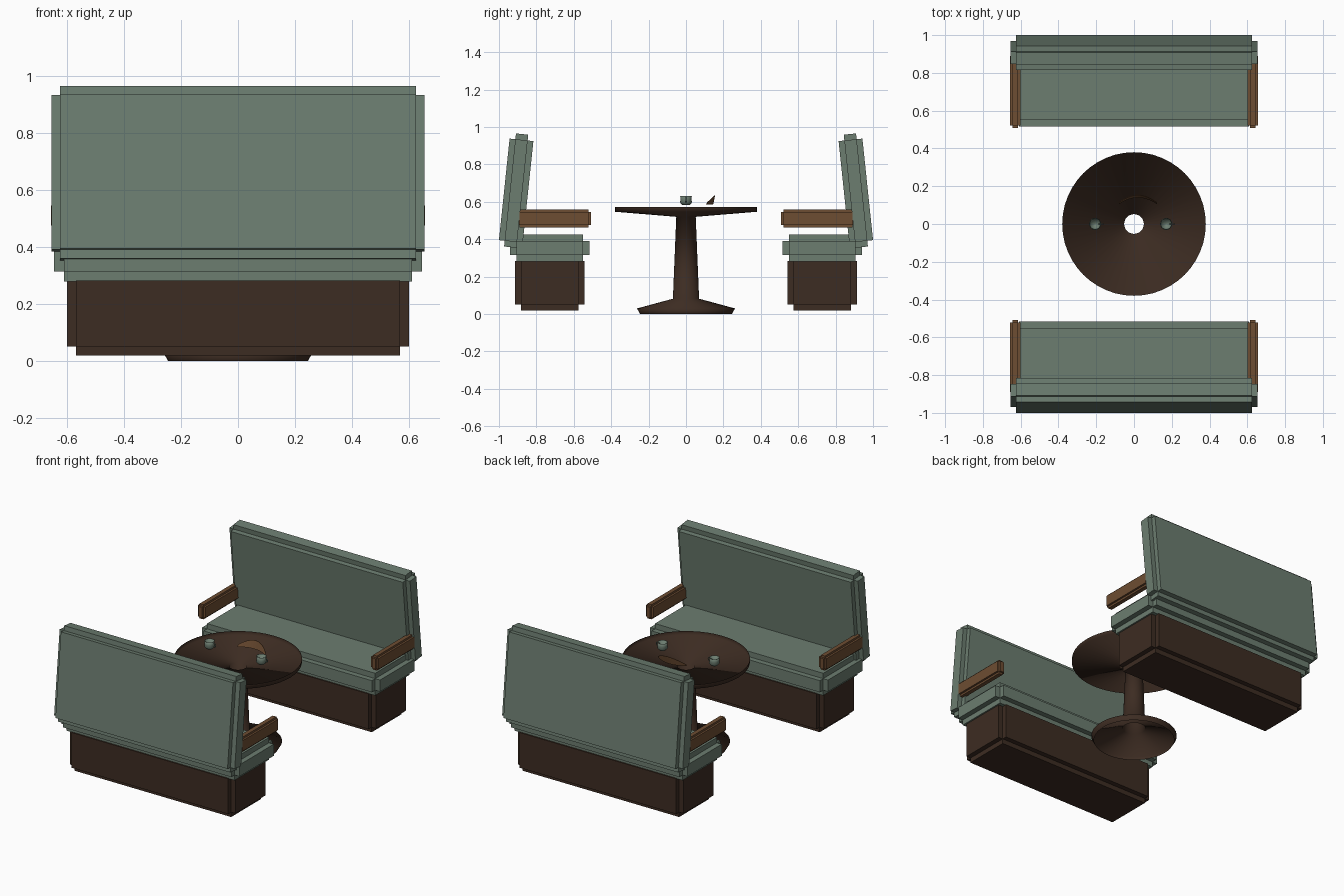
import bpy, bmesh, math
from mathutils import Matrix, Vector

if "Cube" in bpy.data.objects:
    bpy.data.objects.remove(bpy.data.objects["Cube"])


def material(name, rgb):
    m = bpy.data.materials.new(name)
    m.diffuse_color = (*rgb, 1)
    m.use_nodes = True
    m.node_tree.nodes["Principled BSDF"].inputs["Base Color"].default_value = m.diffuse_color
    return m


GREEN = material("sage_green", (0.150, 0.205, 0.162))
DARK = material("dark_wood", (0.046, 0.025, 0.016))
TAN = material("tan_wood", (0.155, 0.074, 0.032))


def finish(name, bm, mat, smooth=False):
    me = bpy.data.meshes.new(name)
    bm.to_mesh(me)
    bm.free()
    me.materials.append(mat)
    for p in me.polygons:
        p.use_smooth = smooth
    ob = bpy.data.objects.new(name, me)
    bpy.context.collection.objects.link(ob)
    return ob


def padded_box(name, centre, size, step, mat, tilt=0, turn=0):
    """Box whose six sides stand proud, leaving square notches along the edges."""
    bm = bmesh.new()
    bmesh.ops.create_cube(bm, size=1)
    bmesh.ops.scale(bm, vec=[s - 2 * step for s in size], verts=bm.verts)
    bm.normal_update()
    sides = bmesh.ops.extrude_discrete_faces(bm, faces=bm.faces[:])["faces"]
    for f in sides:
        shift = f.normal.copy() * step
        for v in f.verts:
            v.co += shift
    place = (Matrix.Rotation(turn, 4, 'Z') @ Matrix.Translation(centre)
             @ Matrix.Rotation(tilt, 4, 'X'))
    bmesh.ops.transform(bm, matrix=place, verts=bm.verts)
    bmesh.ops.recalc_face_normals(bm, faces=bm.faces)
    return finish(name, bm, mat)


def lathe(name, profile, mat, steps, centre=(0, 0)):
    """Open surface of revolution from (radius, height) points."""
    bm = bmesh.new()
    vs = [bm.verts.new((r, 0, z)) for r, z in profile]
    es = [bm.edges.new(p) for p in zip(vs, vs[1:])]
    bmesh.ops.spin(bm, geom=vs + es, cent=(0, 0, 0), axis=(0, 0, 1),
                   angle=2 * math.pi, steps=steps)
    bmesh.ops.remove_doubles(bm, verts=bm.verts, dist=1e-4)
    bmesh.ops.recalc_face_normals(bm, faces=bm.faces)
    bmesh.ops.translate(bm, vec=(*centre, 0), verts=bm.verts)
    return finish(name, bm, mat, True)


# Two facing benches: the second is the first turned half round
for label, turn in (("front", 0), ("rear", math.pi)):
    padded_box(label + "_bench_base", (0, -0.728, 0.167), (1.2, 0.372, 0.295),
               0.032, DARK, turn=turn)
    padded_box(label + "_seat", (0, -0.728, 0.353), (1.29, 0.426, 0.146),
               0.035, GREEN, turn=turn)
    padded_box(label + "_backrest", (0, -0.908, 0.66), (1.31, 0.128, 0.608),
               0.031, GREEN, tilt=-math.radians(6), turn=turn)
    for side, s in (("left", -1), ("right", 1)):
        padded_box(f"{label}_{side}_armrest", (s * 0.629, -0.705, 0.511),
                   (0.054, 0.395, 0.096), 0.013, TAN, turn=turn)

# Hollow pedestal table with a dished top
lathe("table", [(0.245, 0), (0.262, 0.03), (0.07, 0.082), (0.052, 0.52),
                (0.38, 0.547), (0.38, 0.573)], DARK, 48)

# Cups with small handles
for i, x in enumerate((-0.206, 0.17)):
    lathe(f"cup_{i + 1}", [(0.001, 0.583), (0.02, 0.583), (0.032, 0.597),
                           (0.029, 0.612), (0.031, 0.632), (0.027, 0.632),
                           (0.025, 0.6), (0.001, 0.592)], GREEN, 20, (x, 0))
    bpy.ops.mesh.primitive_torus_add(
        major_radius=0.012, minor_radius=0.003, major_segments=12,
        minor_segments=6, location=(x + 0.033, 0, 0.612),
        rotation=(math.pi / 2, 0, 0))
    handle = bpy.context.object
    handle.name = f"cup_handle_{i + 1}"
    handle.data.materials.append(GREEN)

# Curved leaning strip on the table, tallest in the middle
bm = bmesh.new()
rows = []
N = 16
for i in range(N + 1):
    t = 2 * i / N - 1
    h = 0.012 + 0.038 * (1 - t * t)
    x, y = 0.021 + 0.1 * t, 0.143 - 0.033 * t * t
    low, high = Vector((x, y - 0.004, 0.585)), Vector((x, y + h * 0.2, 0.585 + h))
    thick = Vector((0, 0.006, 0))
    rows.append([bm.verts.new(p) for p in (low, low + thick, high + thick * 0.5, high)])
for a, b in zip(rows, rows[1:]):
    for k in range(4):
        bm.faces.new((a[k], a[(k + 1) % 4], b[(k + 1) % 4], b[k]))
bm.faces.new(rows[0])
bm.faces.new(rows[-1])
bmesh.ops.recalc_face_normals(bm, faces=bm.faces)
finish("curved_strip", bm, TAN)
